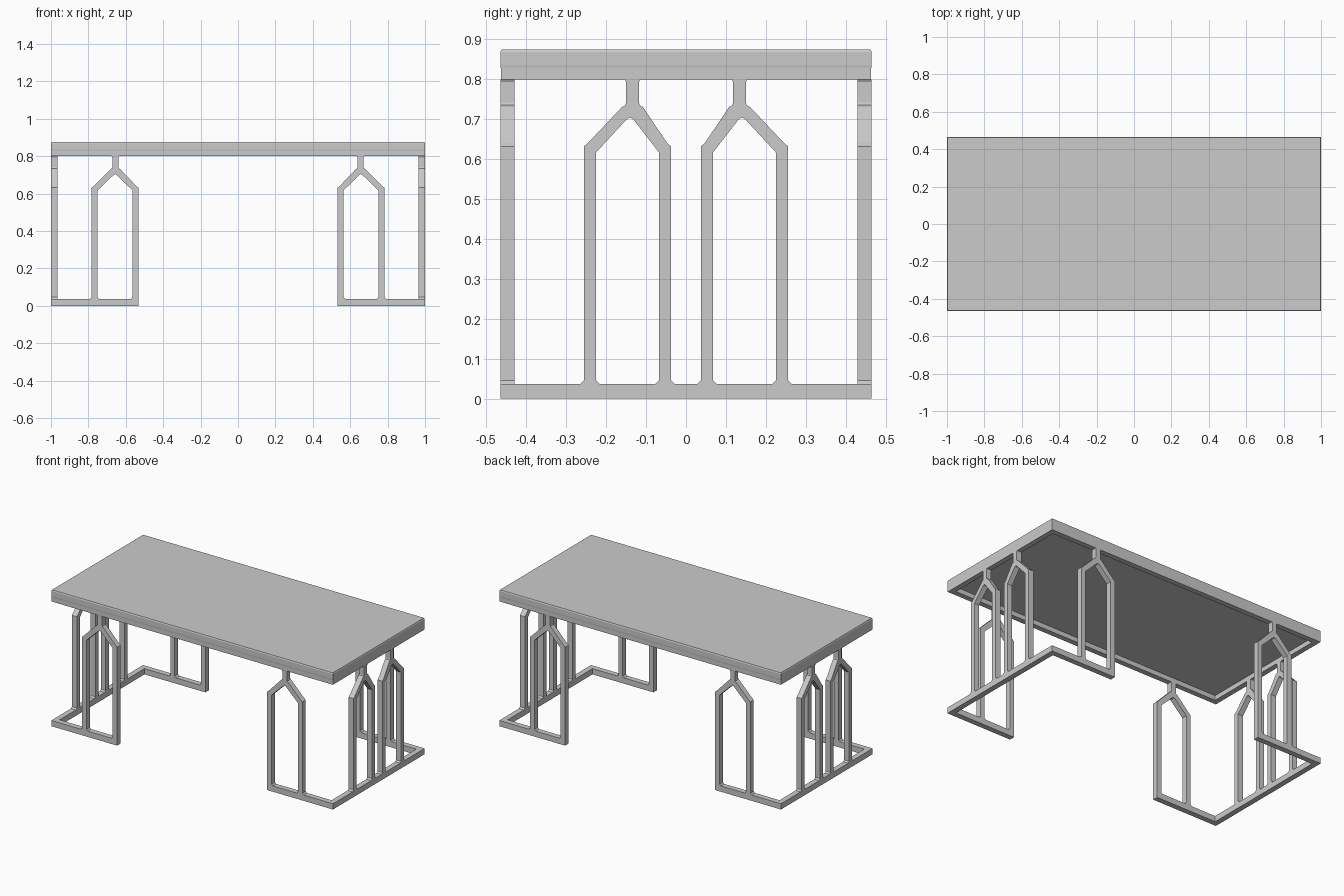
import bpy, bmesh
from mathutils import Vector

if "Cube" in bpy.data.objects:
    bpy.data.objects.remove(bpy.data.objects["Cube"])

X, Y, T = 1.0, 0.465, 0.035      # half length, half width, bar thickness
RAIL, UNDER, TOP = 0.037, 0.80, 0.875


def finish(name, bm):
    bmesh.ops.recalc_face_normals(bm, faces=bm.faces)
    me = bpy.data.meshes.new(name)
    bm.to_mesh(me)
    bm.free()
    ob = bpy.data.objects.new(name, me)
    bpy.context.collection.objects.link(ob)
    return ob


def prism(name, points, offset):
    """Extrude a flat outline along an offset vector."""
    bm = bmesh.new()
    face = bm.faces.new([bm.verts.new(p) for p in points])
    ext = bmesh.ops.extrude_face_region(bm, geom=[face])
    moved = [g for g in ext["geom"] if isinstance(g, bmesh.types.BMVert)]
    bmesh.ops.translate(bm, verts=moved, vec=Vector(offset))
    return finish(name, bm)


def arch_outline(a, b, stem, flare_a):
    """Pointed arch from a to b with a short stem, legs flared at the foot."""
    w, s, f = 0.031, 0.016, 0.009
    apex = (a + b + 2 * stem) / 4
    fa = f if flare_a else 0
    z0 = RAIL - 0.003
    return [(a - fa, z0), (a - fa, RAIL), (a, RAIL + fa), (a, 0.632),
            (a + 0.01, 0.64), (stem - s - 0.01, 0.731), (stem - s - 0.002, 0.735),
            (stem - s, 0.742), (stem - s, UNDER - 0.007), (stem - s - 0.004, UNDER),
            (stem + s + 0.004, UNDER), (stem + s, UNDER - 0.007), (stem + s, 0.742),
            (stem + s + 0.002, 0.735), (stem + s + 0.01, 0.731), (b - 0.01, 0.64),
            (b, 0.632), (b, RAIL + f), (b + f, RAIL), (b + f, z0),
            (b - w - f, z0), (b - w - f, RAIL), (b - w, RAIL + f), (b - w, 0.617),
            (apex + 0.008, 0.70), (apex, 0.704), (apex - 0.008, 0.70),
            (a + w, 0.617), (a + w, RAIL + f), (a + w + f, RAIL), (a + w + f, z0)]


# Table top: stacked rectangles forming the slab, lip and recessed underside
bm = bmesh.new()
rings = []
for inset, z in [(T, 0.83), (T, UNDER), (0.001, UNDER), (0.001, 0.828),
                 (0, 0.836), (0, 0.868), (0.003, TOP)]:
    x, y = X - inset, Y - inset
    rings.append([bm.verts.new((sx * x, sy * y, z))
                  for sx, sy in ((-1, -1), (1, -1), (1, 1), (-1, 1))])
for lo, hi in zip(rings, rings[1:]):
    for i in range(4):
        j = (i + 1) % 4
        bm.faces.new((lo[i], lo[j], hi[j], hi[i]))
bm.faces.new(rings[0])
bm.faces.new(rings[-1])
finish("table_top", bm)

END = 0.533                       # inner end of the floor rails
for sx, side in ((-1, "left"), (1, "right")):
    # U-shaped floor rail
    u = [(END, -Y), (X, -Y), (X, Y), (END, Y),
         (END, Y - T), (X - T, Y - T), (X - T, T - Y), (END, T - Y)]
    prism(f"{side}_floor_rail", [(sx * x, y, 0) for x, y in u], (0, 0, RAIL))

    for sy, face in ((-1, "front"), (1, "back")):
        # Arch on the long side, flush with the rail end
        outline = arch_outline(END, 0.782, 0.656, False)
        prism(f"{side}_{face}_long_side_arch",
              [(sx * x, sy * Y, z) for x, z in outline], (0, -sy * T, 0))
        # Arch on the short end
        outline = arch_outline(0.037, 0.256, 0.134, True)
        prism(f"{side}_{face}_end_arch",
              [(sx * X, sy * y, z) for y, z in outline], (-sx * T, 0, 0))
